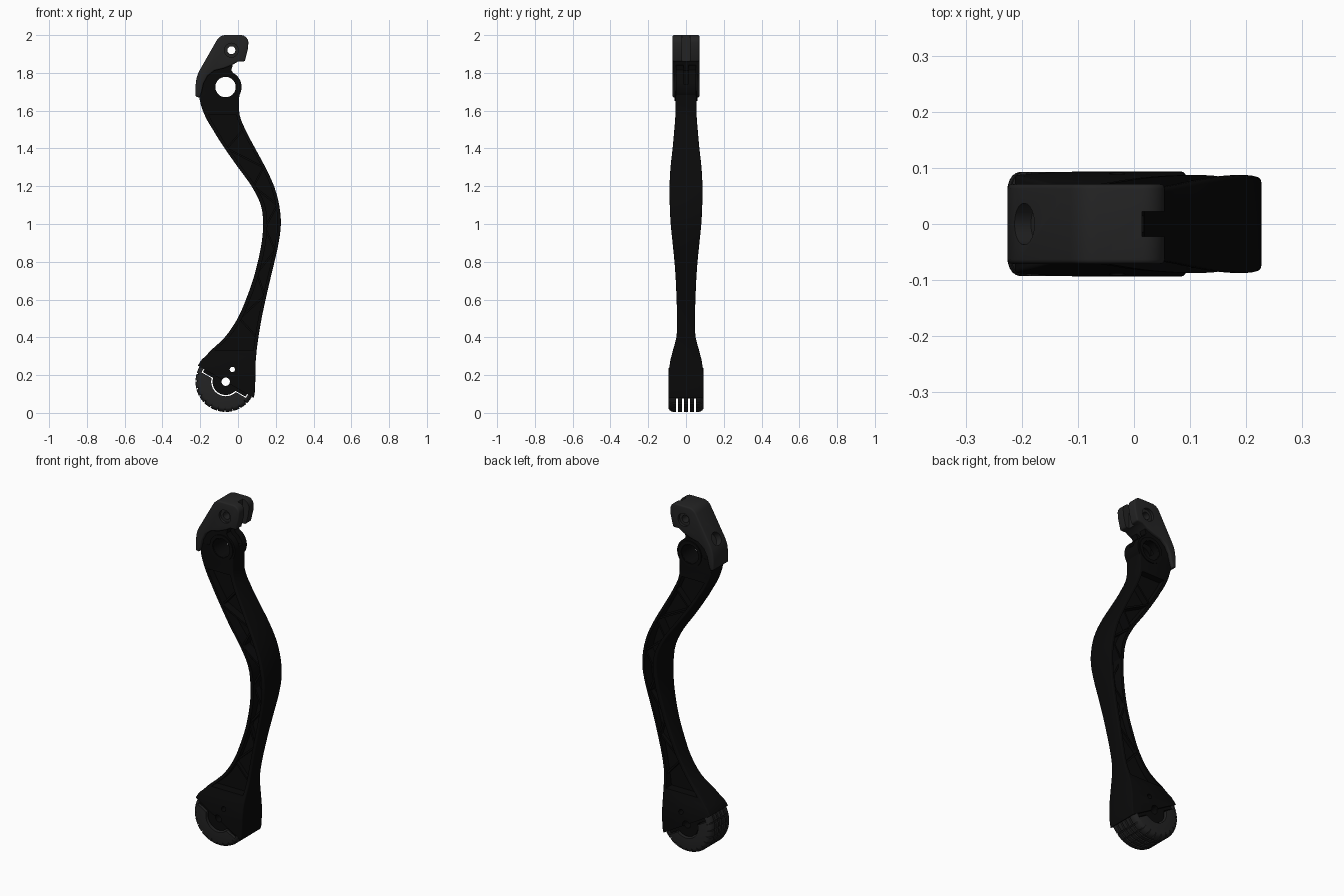
import bpy, bmesh, math
from mathutils import Vector

if "Cube" in bpy.data.objects:
    bpy.data.objects.remove(bpy.data.objects["Cube"])


def material(name, c):
    m = bpy.data.materials.new(name)
    m.diffuse_color = (c, c, c * 1.02, 1)
    m.use_nodes = True
    m.node_tree.nodes["Principled BSDF"].inputs["Base Color"].default_value = m.diffuse_color
    return m


DARK = material("black_plastic", 0.003)
GREY = material("dark_grey_rubber", 0.017)


def loft(name, rings, mat, plane=None):
    """Skin a list of equal-length point rings and cap both ends."""
    bm = bmesh.new()
    vs = [[bm.verts.new(p) for p in ring] for ring in rings]
    n = len(vs[0])
    for a, b in zip(vs, vs[1:]):
        for i in range(n):
            bm.faces.new((a[i], a[(i + 1) % n], b[(i + 1) % n], b[i]))
    bm.faces.new(vs[0])
    bm.faces.new(vs[-1])
    if plane:
        cut = bmesh.ops.bisect_plane(bm, geom=bm.verts[:] + bm.edges[:] + bm.faces[:],
                                     plane_co=plane[0], plane_no=plane[1], clear_inner=True)
        edges = [e for e in cut["geom_cut"] if isinstance(e, bmesh.types.BMEdge)]
        bmesh.ops.holes_fill(bm, edges=edges, sides=0)
    bmesh.ops.recalc_face_normals(bm, faces=bm.faces[:])
    me = bpy.data.meshes.new(name)
    bm.to_mesh(me)
    bm.free()
    ob = bpy.data.objects.new(name, me)
    bpy.context.collection.objects.link(ob)
    me.materials.append(mat)
    return ob


def prism(name, pts, y0, y1, mat):
    return loft(name, [[(x, y, z) for x, z in pts] for y in (y0, y1)], mat)


def arc(cx, cz, r, a0, a1, n):
    return [(cx + r * math.cos(math.radians(a0 + (a1 - a0) * i / n)),
             cz + r * math.sin(math.radians(a0 + (a1 - a0) * i / n))) for i in range(n + 1)]


def disc(name, cx, cz, r, y0, y1, mat=DARK):
    return prism(name, arc(cx, cz, r, 0, 352.5, 47), y0, y1, mat)


def apply(ob, mod):
    bpy.context.view_layer.objects.active = ob
    bpy.ops.object.modifier_apply(modifier=mod.name)


def cut(ob, *cutters):
    for c in cutters:
        m = ob.modifiers.new("cut", "BOOLEAN")
        m.operation, m.solver, m.object = "DIFFERENCE", "EXACT", c
        apply(ob, m)
        bpy.data.objects.remove(c)


def bevel(ob, w):
    m = ob.modifiers.new("bevel", "BEVEL")
    m.width, m.segments, m.limit_method, m.angle_limit = w, 3, "ANGLE", math.radians(50)
    apply(ob, m)


# Shin stations: z, back x, front x, half width
stations = [(0.03, -.225, .07, .093), (.1, -.225, .088, .093), (.2, -.225, .092, .093),
            (.25, -.212, .093, .087), (.3, -.172, .096, .077), (.4, -.07, .108, .051),
            (.5, -.002, .125, .047), (.6, .042, .146, .05), (.7, .078, .169, .054),
            (.8, .105, .193, .061), (.9, .125, .215, .071), (1.0, .133, .227, .081),
            (1.1, .121, .218, .086), (1.2, .072, .191, .087), (1.3, .0, .145, .082),
            (1.4, -.07, .091, .071), (1.5, -.133, .039, .062), (1.58, -.178, .008, .056),
            (1.66, -.203, .006, .055), (1.72, -.2, .01, .055)]


def section(z, x0, x1, h):
    r = .007
    pts = []
    for sx, sy, a in ((x1 - r, h - r, 0), (x0 + r, h - r, 90), (x0 + r, r - h, 180), (x1 - r, r - h, 270)):
        pts += [(x, y, z) for x, y in arc(sx, sy, r, a, a + 90, 3)]
    return pts


def catmull(p, t):
    a, b, c, d = p
    return b + .5 * t * (c - a + t * (2 * a - 5 * b + 4 * c - d + t * (3 * (b - c) + d - a)))


def at_height(z):
    """Smoothly interpolated (back x, front x, half width) at a height."""
    i = max(k for k in range(len(stations) - 1) if stations[k][0] <= z)
    t = (z - stations[i][0]) / (stations[i + 1][0] - stations[i][0])
    quad = [stations[min(max(i + k, 0), len(stations) - 1)] for k in (-1, 0, 1, 2)]
    return [catmull([q[k] for q in quad], t) for k in (1, 2, 3)]


rings = []
for a, b in zip(stations, stations[1:]):
    for s in range(3):
        z = a[0] + (b[0] - a[0]) * s / 3
        rings.append(section(z, *at_height(z)))
rings.append(section(*stations[-1]))

FX, FZ, FR, TILT = -.065, .165, .16, math.radians(-30)
KX, KZ = -.066, 1.725


def foot(pts):
    c, s = math.cos(TILT), math.sin(TILT)
    return [(FX + u * c - v * s, FZ + u * s + v * c) for u, v in pts]


shin = loft("shin", rings, DARK, ((FX, 0, FZ), (.5, 0, .866)))
cut(shin, disc("c", KX, KZ, .054, -.2, .2), disc("c", FX, FZ, .022, -.2, .2),
    disc("c", -.03, .23, .014, -.2, .2))

# Side channels that leave front and back flanges around a central web
for s in (-1, 1):
    pocket = []
    for i in range(41):
        z = .33 + 1.25 * i / 40
        x0, x1, _ = at_height(z)
        lo, hi = x0 + .022, x1 - .018
        pocket.append([(lo, s * .018, z), (hi, s * .018, z), (hi, s * .12, z), (lo, s * .12, z)])
    cut(shin, loft("c", pocket, DARK))

# Zigzag ribs bracing the channels
levels = [.4, .5, .62, .74, .86, .98, 1.1, 1.2, 1.3, 1.4, 1.5]
for k, (za, zb) in enumerate(zip(levels, levels[1:])):
    a, b = at_height(za), at_height(zb)
    p, q = ((a[0] + .01, za), (b[1] - .01, zb)) if k % 2 else ((a[1] - .01, za), (b[0] + .01, zb))
    d = Vector((q[1] - p[1], p[0] - q[0])).normalized() * .005
    h = min(a[2], b[2]) - .008
    prism("channel_rib", [(p[0] + d.x, p[1] + d.y), (q[0] + d.x, q[1] + d.y),
                          (q[0] - d.x, q[1] - d.y), (p[0] - d.x, p[1] - d.y)], -h, h, DARK)

# Knee head with bearing rims
head = prism("knee_head", [(-.2, 1.65), (.0, 1.65)] + arc(KX, KZ, .085, -35, 62, 14) +
             [(-.036, 1.815), (-.028, 1.84), (-.07, 1.85), (-.13, 1.83), (-.185, 1.77)], -.054, .054, DARK)
cut(head, disc("c", KX, KZ, .054, -.2, .2),
    prism("c", [(-.125, 1.74), (.1, 1.74), (.1, 1.9), (-.125, 1.9)], -.014, .014, DARK))
for s in (-1, 1):
    rim = disc("bearing_rim", KX, KZ, .074, s * .05, s * .06)
    cut(rim, disc("c", KX, KZ, .055, -.2, .2))

# Knee cap: hooked clevis with pin hole and front slot
cap = prism("knee_cap", [(-.203, 1.668), (-.225, 1.675), (-.225, 1.73), (-.22, 1.77), (-.213, 1.793),
                         (-.203, 1.814)] + arc(-.065, 1.945, .055, 150, 90, 8) +
            arc(.015, 1.96, .04, 90, 0, 7) + [(.052, 1.925), (.036, 1.86), (.0, 1.86), (-.03, 1.842),
             (-.075, 1.824), (-.125, 1.812), (-.16, 1.785), (-.182, 1.745), (-.192, 1.7)], -.071, .071, GREY)
bevel(cap, .008)
bpy.ops.mesh.primitive_cylinder_add(vertices=40, radius=.037, depth=.07, location=(-.195, 0, 1.826))
pit = bpy.context.object
pit.rotation_euler = Vector((-.86, 0, .51)).to_track_quat("Z", "Y").to_euler()
bpy.context.view_layer.update()
cut(cap, disc("c", -.035, 1.92, .021, -.2, .2), disc("c", -.035, 1.92, .037, .056, .2),
    disc("c", -.035, 1.92, .037, -.2, -.056), pit,
    prism("c", [(.014, 1.8), (.1, 1.8), (.1, 2.1), (.014, 2.1)], -.022, .022, GREY))

# Ankle bar and hub that plug into the sole
hub = prism("ankle_hub", foot([(-.13, .01), (-.13, -.016), (-.07, -.016)] + arc(0, 0, .07, 195, 345, 24) +
            [(.07, -.016), (.13, -.016), (.13, .01)]), -.082, .082, DARK)
cut(hub, disc("c", FX, FZ, .022, -.2, .2))


# Sole: five treaded fins separated by slits, joined by a core
def sole_profile(r, teeth=12):
    outer = []
    for i in range(teeth):
        a, w = 180 + 180 * i / teeth, 180 / teeth
        last = i == teeth - 1
        outer += arc(0, 0, r, a, a + w * .86, 3)
        outer += arc(0, 0, r if last else r - .008, a + w * (.93 if last else .86), a + w * .999, 1)
    inner = [(.136, 0), (.136, -.021), (.075, -.021)] + arc(0, 0, .077, 344, 196, 24) + \
            [(-.075, -.021), (-.136, -.021), (-.136, 0)]
    return foot(outer + inner)


def fin(name, layers):
    return loft(name, [[(x, y, z) for x, z in sole_profile(r)] for y, r in layers], GREY)


fin("sole_fin_mid", [(-.011, FR), (.011, FR)])
for s in (-1, 1):
    fin("sole_fin_inner", [(s * .021, FR), (s * .043, FR)])
    fin("sole_fin_outer", [(s * .053, FR), (s * .068, FR), (s * .078, FR - .003), (s * .086, FR - .008),
                           (s * .091, FR - .015), (s * .093, FR - .022)])
prism("sole_core", foot(arc(0, 0, .088, 196, 344, 24) + arc(0, 0, .077, 344, 196, 24)), -.06, .06, GREY)

# Smooth the curved surfaces, keep edges crisp
bpy.ops.object.select_all(action="DESELECT")
for ob in bpy.context.scene.objects:
    ob.select_set(True)
    bpy.context.view_layer.objects.active = ob
bpy.ops.object.shade_smooth_by_angle(angle=math.radians(35))
